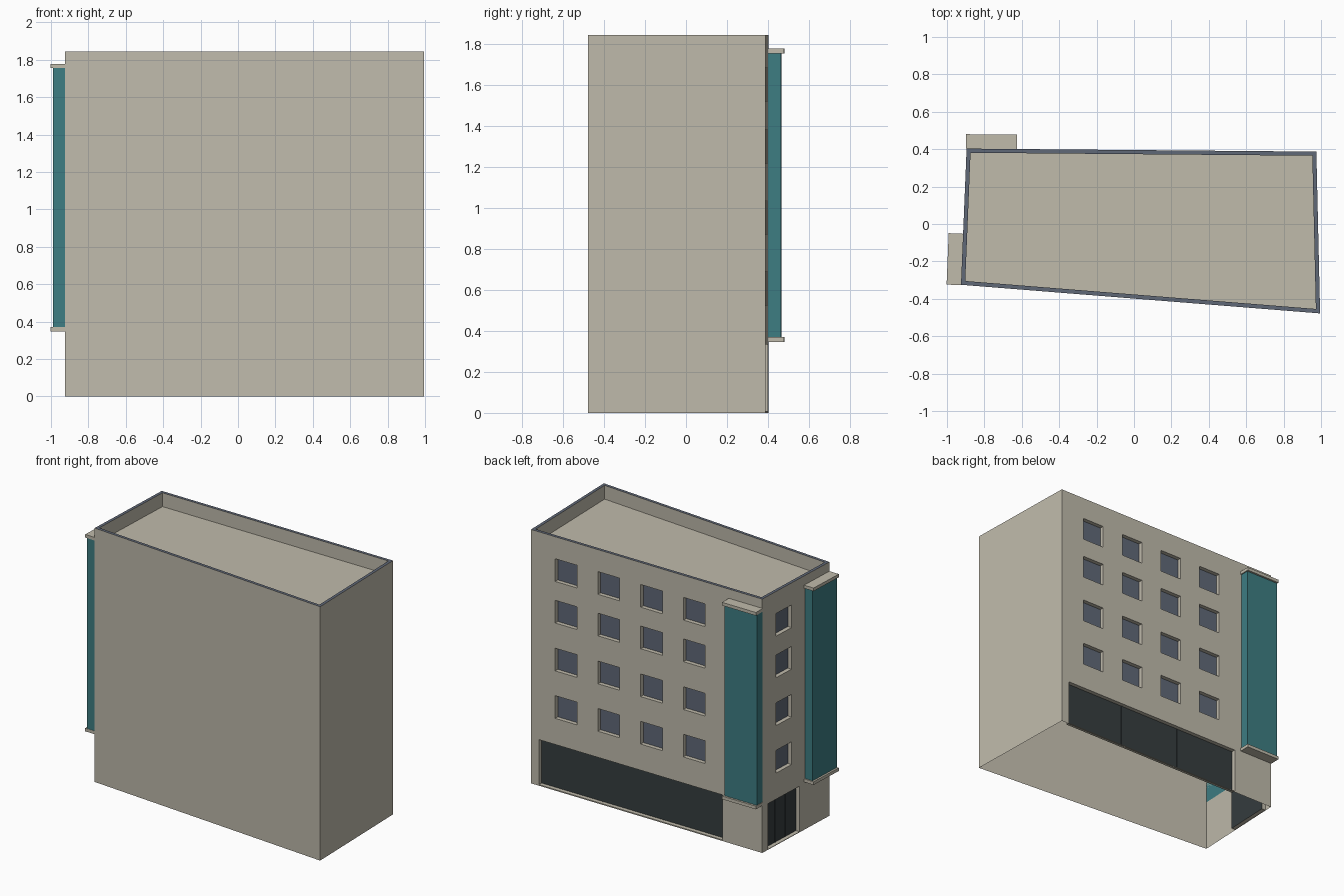
import bpy, bmesh
from mathutils import Vector

if "Cube" in bpy.data.objects:
    bpy.data.objects.remove(bpy.data.objects["Cube"])

HEIGHT, ROOF_Z, RIM, RECESS = 1.845, 1.745, 0.022, 0.03


def material(name, color):
    m = bpy.data.materials.new(name)
    m.diffuse_color = (*color, 1)
    m.use_nodes = True
    m.node_tree.nodes["Principled BSDF"].inputs["Base Color"].default_value = m.diffuse_color
    return m


STONE = material("warm_stone", (0.525, 0.495, 0.41))
SLATE = material("slate_grey", (0.118, 0.14, 0.185))
TEAL = material("teal_panel", (0.047, 0.205, 0.225))
DARK = material("dark_glass", (0.036, 0.046, 0.049))

# Footprint, counter-clockwise: front left, front right, back right, back left
CORNERS = [Vector(c) for c in ((-0.925, -0.325), (0.995, -0.478),
                               (0.975, 0.387), (-0.895, 0.403))]
FRONT, RIGHT, BACK, LEFT = range(4)


def wall_axes(w):
    a, b = CORNERS[w], CORNERS[(w + 1) % 4]
    d = (b - a).normalized()
    return a, d, Vector((d.y, -d.x)), (b - a).length


def at(w, s, z, out=0.0):
    """Point on wall w: s along it, z up, out away from it."""
    a, d, n, _ = wall_axes(w)
    p = a + d * s + n * out
    return (p.x, p.y, z)


def finish(bm, name, mat, recalc=False):
    bmesh.ops.remove_doubles(bm, verts=bm.verts, dist=1e-5)
    if recalc:
        bmesh.ops.recalc_face_normals(bm, faces=bm.faces)
    me = bpy.data.meshes.new(name)
    bm.to_mesh(me)
    bm.free()
    me.materials.append(mat)
    ob = bpy.data.objects.new(name, me)
    bpy.context.collection.objects.link(ob)
    return ob


def quad(bm, *pts):
    bm.faces.new([bm.verts.new(p) for p in pts])


def box(name, w, s, z, out, mat):
    """Box aligned to a wall, from ranges along, up and outward."""
    bm = bmesh.new()
    v = [bm.verts.new(at(w, a, b, c)) for a in s for b in z for c in out]
    for f in ((0, 1, 3, 2), (4, 6, 7, 5), (0, 4, 5, 1),
              (2, 3, 7, 6), (0, 2, 6, 4), (1, 5, 7, 3)):
        bm.faces.new([v[i] for i in f])
    return finish(bm, name, mat, True)


def build_wall(name, w, holes):
    """Wall sheet with rectangular openings and their reveals."""
    bm = bmesh.new()
    ss = sorted({0, wall_axes(w)[3]} | {h[0] for h in holes} | {h[1] for h in holes})
    zs = sorted({0, HEIGHT} | {h[2] for h in holes} | {h[3] for h in holes})
    for s0, s1 in zip(ss, ss[1:]):
        for z0, z1 in zip(zs, zs[1:]):
            sm, zm = (s0 + s1) / 2, (z0 + z1) / 2
            if not any(h[0] < sm < h[1] and h[2] < zm < h[3] for h in holes):
                quad(bm, at(w, s0, z0), at(w, s1, z0), at(w, s1, z1), at(w, s0, z1))
    for s0, s1, z0, z1 in holes:
        ring = [(s0, z0), (s1, z0), (s1, z1), (s0, z1)]
        for p, q in zip(ring, ring[1:] + ring[:1]):
            quad(bm, at(w, *p), at(w, *q), at(w, *q, -RECESS), at(w, *p, -RECESS))
    finish(bm, name, STONE)


def pane(name, w, hole, mat):
    s0, s1, z0, z1 = hole
    bm = bmesh.new()
    quad(bm, *(at(w, s, z, -RECESS) for s, z in
               ((s0, z0), (s1, z0), (s1, z1), (s0, z1))))
    finish(bm, name, mat)


# Openings: four storeys of windows, shop front and entrance
ROWS = [(0.525, 0.69), (0.87, 1.035), (1.218, 1.383), (1.52, 1.685)]
back_windows = [(0.195 + 0.346 * i, 0.37 + 0.346 * i, *r) for i in range(4) for r in ROWS]
left_windows = [(0.152, 0.318, *r) for r in ROWS]
shop = (0.065, 1.547, 0.008, 0.335)
door = (0.062, 0.405, 0.004, 0.335)

# Walls
build_wall("front_wall", FRONT, [])
build_wall("right_wall", RIGHT, [])
build_wall("back_wall", BACK, back_windows + [shop])
build_wall("left_wall", LEFT, left_windows + [door])

# Window panes
for w, holes in ((BACK, back_windows), (LEFT, left_windows)):
    for h in holes:
        pane("window_pane", w, h, SLATE)

# Shop front and entrance glazing, each in three bays with slim mullions
for name, w, h in (("shop_front", BACK, shop), ("entrance_door", LEFT, door)):
    pane(name, w, h, DARK)
    for i in (1, 2):
        s = h[0] + (h[1] - h[0]) * i / 3
        box(name + "_mullion", w, (s - 0.003, s + 0.003), h[2:],
            (-RECESS, -RECESS + 0.004), DARK)

# Inner outline of the parapet, mitred at the corners
inner = []
for i in range(4):
    n0, n1 = wall_axes(i - 1 if i else 3)[2], wall_axes(i)[2]
    inner.append(CORNERS[i] - (n0 + n1) * (RIM / (1 + n0.dot(n1))))

# Parapet inner faces, coping and roof
bm_in, bm_cap, bm_roof = bmesh.new(), bmesh.new(), bmesh.new()
for i in range(4):
    j = (i + 1) % 4
    a, b, c, d = inner[i], inner[j], CORNERS[i], CORNERS[j]
    quad(bm_in, (*b, ROOF_Z), (*a, ROOF_Z), (*a, HEIGHT), (*b, HEIGHT))
    quad(bm_cap, (*c, HEIGHT), (*d, HEIGHT), (*b, HEIGHT), (*a, HEIGHT))
quad(bm_roof, *((*p, ROOF_Z) for p in inner))
finish(bm_in, "parapet_inner", STONE)
finish(bm_cap, "parapet_coping", SLATE)
finish(bm_roof, "roof", STONE)

# Projecting teal bays with a slab above and below
left_len = wall_axes(LEFT)[3]
for side, w, s0, s1 in (("back", BACK, 1.600, 1.874),
                        ("left", LEFT, left_len - 0.273, left_len + 0.002)):
    box(side + "_bay", w, (s0 + 0.008, s1 - 0.003), (0.37, 1.755), (0, 0.063), TEAL)
    for part, z in (("lower", (0.347, 0.37)), ("upper", (1.755, 1.778))):
        box(f"{side}_bay_{part}_slab", w, (s0, s1), z, (0, 0.077), STONE)
